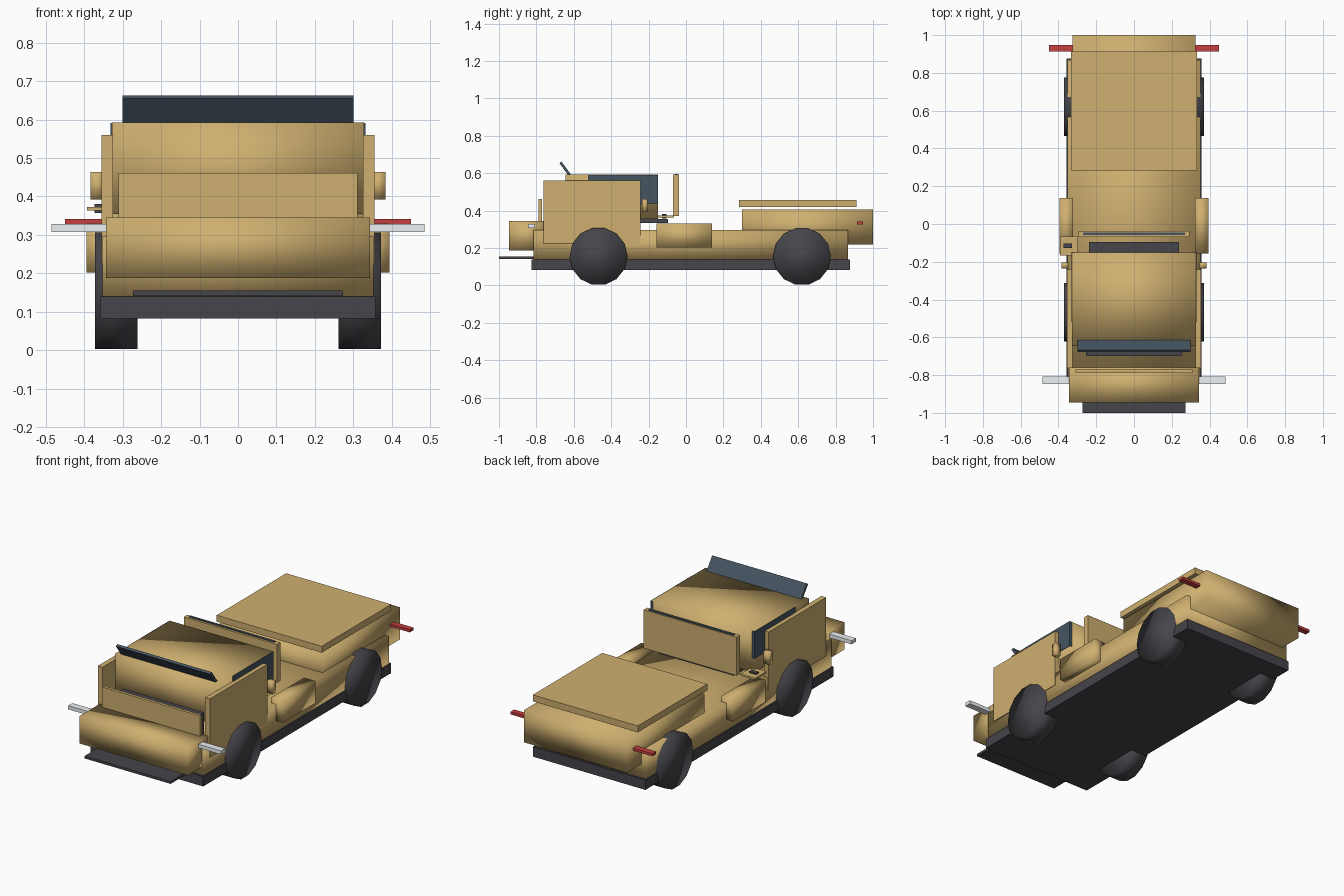
import bpy, math

if "Cube" in bpy.data.objects:
    bpy.data.objects.remove(bpy.data.objects["Cube"])


def mat(name, rgb):
    m = bpy.data.materials.new(name)
    m.diffuse_color = (*rgb, 1)
    m.use_nodes = True
    m.node_tree.nodes["Principled BSDF"].inputs["Base Color"].default_value = m.diffuse_color
    return m


TAN = mat("tan_paint", (0.62, 0.43, 0.16))
DARK = mat("dark_rubber", (0.06, 0.06, 0.07))
GLASS = mat("tinted_glass", (0.06, 0.09, 0.12))
WHITE = mat("lamp_white", (0.85, 0.88, 0.9))
RED = mat("lamp_red", (0.55, 0.05, 0.05))


def box(name, x, y, z, m, smooth=False):
    """Box from (min, max) ranges on each axis."""
    r = (x, y, z)
    bpy.ops.mesh.primitive_cube_add(size=1, location=[(a + b) / 2 for a, b in r])
    ob = bpy.context.object
    ob.name = name
    ob.scale = [b - a for a, b in r]
    bpy.ops.object.transform_apply(location=False, rotation=False, scale=True)
    ob.data.materials.append(m)
    if smooth:
        bpy.ops.object.shade_smooth()
    return ob


def pair(name, x, y, z, m, smooth=False):
    """Same box on the right and the left side."""
    box("right_" + name, x, y, z, m, smooth)
    box("left_" + name, (-x[1], -x[0]), y, z, m, smooth)


def wide(name, half, y, z, m, smooth=False):
    """Box centred across the width."""
    return box(name, (-half, half), y, z, m, smooth)


# Chassis and lower body
wide("chassis", 0.357, (-0.825, 0.877), (0.083, 0.14), DARK)
wide("lower_body", 0.352, (-0.815, 0.867), (0.14, 0.297), TAN, True)
wide("front_splitter", 0.273, (-1.0, -0.80), (0.142, 0.156), DARK)

# Nose and tail
wide("front_bumper", 0.343, (-0.945, -0.76), (0.188, 0.345), TAN, True)
wide("hood_panel", 0.31, (-0.788, -0.771), (0.345, 0.461), TAN)
wide("grille", 0.255, (-0.70, -0.67), (0.29, 0.42), DARK)
wide("rear_deck", 0.326, (0.30, 1.0), (0.22, 0.405), TAN, True)
wide("deck_lid", 0.333, (0.283, 0.912), (0.42, 0.457), TAN)

# Cab with windows
wide("cab", 0.328, (-0.645, -0.15), (0.355, 0.592), TAN, True)
pair("side_window", (0.315, 0.331), (-0.52, -0.149), (0.437, 0.591), GLASS)
screen = wide("windshield", 0.30, (-0.007, 0.007), (-0.045, 0.045), GLASS)
screen.location = (0, -0.645, 0.622)
screen.rotation_euler.x = math.radians(36)

# Panel behind the cab with its rear window, and the floor shelf
wide("rear_panel", 0.295, (-0.07, -0.038), (0.372, 0.592), TAN)
wide("rear_window", 0.27, (-0.058, -0.044), (0.44, 0.597), GLASS)
wide("shelf", 0.238, (-0.245, -0.095), (0.334, 0.355), DARK)

# Doors, mirrors and side pods
pair("door", (0.325, 0.355), (-0.762, -0.242), (0.225, 0.56), TAN)
pair("mirror", (0.348, 0.383), (-0.235, -0.205), (0.392, 0.463), TAN, True)
pair("side_pod", (0.322, 0.394), (-0.157, 0.138), (0.203, 0.33), TAN, True)

# Fuel flap and cap on the left
box("fuel_flap", (-0.393, -0.30), (-0.168, -0.065), (0.363, 0.373), TAN)
box("fuel_cap", (-0.373, -0.328), (-0.127, -0.103), (0.357, 0.381), DARK)

# Lamps
pair("headlight", (0.335, 0.485), (-0.846, -0.808), (0.308, 0.329), WHITE)
pair("taillight", (0.32, 0.45), (0.913, 0.947), (0.327, 0.342), RED)

# Wheels
for end, y in (("front", -0.468), ("rear", 0.62)):
    for side, x in (("right", 0.316), ("left", -0.316)):
        bpy.ops.mesh.primitive_cylinder_add(
            vertices=14, radius=0.155, depth=0.11, location=(x, y, 0.155),
            rotation=(0, math.pi / 2, 0))
        wheel = bpy.context.object
        wheel.name = f"{end}_{side}_wheel"
        wheel.data.materials.append(DARK)
        bpy.ops.object.shade_smooth()
